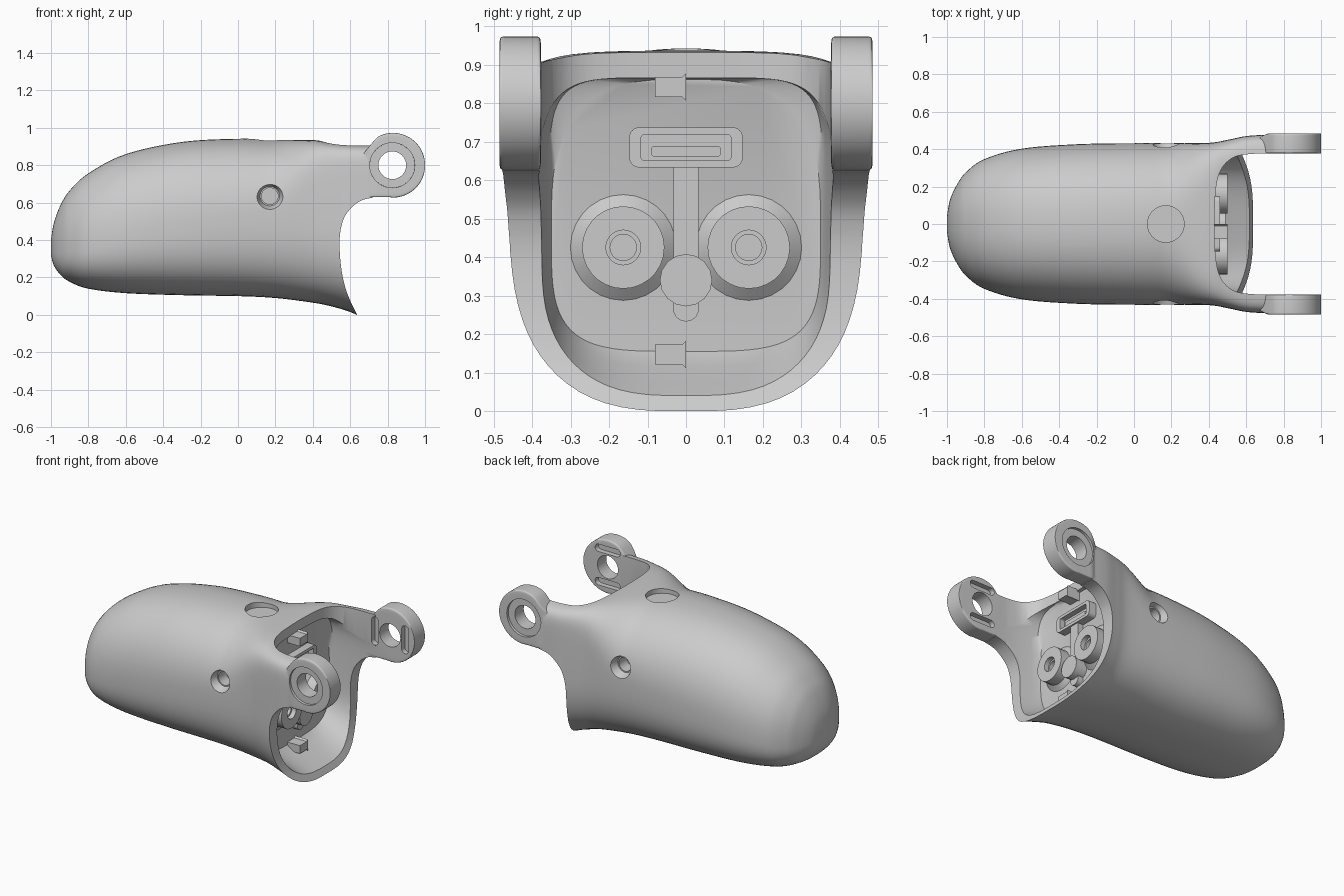
import bpy, bmesh
from math import cos, sin, pi, sqrt, copysign
from mathutils import Matrix, Vector

if "Cube" in bpy.data.objects:
    bpy.data.objects.remove(bpy.data.objects["Cube"], do_unlink=True)

GREY = (0.6, 0.6, 0.6, 1)
mat = bpy.data.materials.new("plain grey")
mat.use_nodes = True
mat.diffuse_color = GREY
mat.node_tree.nodes["Principled BSDF"].inputs["Base Color"].default_value = GREY


def finish(name, bm):
    """Turn a bmesh into a linked grey object."""
    bmesh.ops.recalc_face_normals(bm, faces=bm.faces)
    me = bpy.data.meshes.new(name)
    bm.to_mesh(me)
    bm.free()
    me.materials.append(mat)
    ob = bpy.data.objects.new(name, me)
    bpy.context.collection.objects.link(ob)
    return ob


def smooth_path(pts, steps):
    """Catmull-Rom interpolation through tuples of any length."""
    p = [Vector(q) for q in pts]
    p = [p[0]] + p + [p[-1]]
    out = []
    for a, b, c, d in zip(p, p[1:], p[2:], p[3:]):
        for i in range(steps):
            t = i / steps
            out.append(b + (c - a) * (t / 2) + (a * 2 - b * 5 + c * 4 - d) * (t * t / 2)
                       + (b * 3 - a - c * 3 + d) * (t ** 3 / 2))
    return out + [p[-1]]


def ease(x, lo, hi):
    """Smooth step from 0 at lo to 1 at hi."""
    t = max(0, min(1, (x - lo) / (hi - lo)))
    return t * t * (3 - 2 * t)


def loft(name, rings):
    """Skin closed rings of equal length and cap both ends."""
    bm = bmesh.new()
    rows = [[bm.verts.new(v) for v in r] for r in rings]
    for r, s in zip(rows, rows[1:]):
        for i in range(len(r)):
            j = (i + 1) % len(r)
            bm.faces.new((r[i], r[j], s[j], s[i]))
    bm.faces.new(rows[0])
    bm.faces.new(rows[-1])
    return finish(name, bm)


def ring(x, cy, hw, zt, zb, frac, up, low, n=72):
    """Superellipse section with separate upper and lower exponents."""
    zc = zb + frac * (zt - zb)
    out = []
    for i in range(n):
        a = 2 * pi * (i + 0.5) / n
        c, s = cos(a), sin(a)
        e, h = (up, zt - zc) if s > 0 else (low, zc - zb)
        out.append((x, cy + hw * copysign(abs(c) ** (2 / e), c),
                    zc + h * copysign(abs(s) ** (2 / e), s)))
    return out


def prism(name, pts, axis, lo, hi):
    """Extrude a 2D outline along x, y or z."""
    def place(u, v, w):
        return {"x": (w, u, v), "y": (u, w, v), "z": (u, v, w)}[axis]
    return loft(name, [[place(u, v, w) for u, v in pts] for w in (lo, hi)])


def cone(name, start, end, r1, r2, n=40):
    start, end = Vector(start), Vector(end)
    d = end - start
    bm = bmesh.new()
    m = Matrix.Translation((start + end) / 2) @ d.to_track_quat("Z", "Y").to_matrix().to_4x4()
    bmesh.ops.create_cone(bm, cap_ends=True, segments=n, radius1=r1, radius2=r2,
                          depth=d.length, matrix=m)
    return finish(name, bm)


def round_rect(cu, cv, hu, hv, r, n=6):
    pts = []
    for k, (su, sv) in enumerate(((1, 1), (-1, 1), (-1, -1), (1, -1))):
        for i in range(n + 1):
            a = pi / 2 * (k + i / n)
            pts.append((cu + su * (hu - r) + r * cos(a), cv + sv * (hv - r) + r * sin(a)))
    return pts


def boolean(ob, tool, op="DIFFERENCE"):
    """Apply a boolean and remove the tool."""
    m = ob.modifiers.new("cut", "BOOLEAN")
    m.operation, m.solver, m.object = op, "EXACT", tool
    tool.hide_render = True
    bpy.context.view_layer.objects.active = ob
    bpy.ops.object.modifier_apply(modifier=m.name)
    bpy.data.objects.remove(tool, do_unlink=True)


# Rounded shell: x, top, bottom, half width
stations = [(-1, .40, .32, .04), (-.985, .49, .265, .125), (-.95, .585, .215, .205),
            (-.9, .665, .177, .275), (-.8, .757, .14, .347), (-.6, .86, .116, .403),
            (-.3, .925, .105, .427), (0, .942, .1, .432), (.2, .937, .09, .432),
            (.4, .935, .065, .434), (.5, .92, .045, .45), (.6, .91, .015, .47),
            (.72, .908, -.04, .478)]
rings = []
for x, zt, zb, hw in smooth_path(stations, 6):
    t = (x + 1) / 1.6
    rings.append(ring(x, 0, hw, zt, zb, .35 + .23 * t, 2.3 + 8 * ease(x, .1, .65) ** 1.6,
                      2.5 + .45 * t))
shell = loft("shell", rings)

# Hinge arms growing out of the shell walls, round at the tip
CX, CZ, R = .828, .8, .172
for side in (1, -1):
    rows = []
    for i in range(45):
        x = .6 + .4 * sin(pi / 2 * i / 44)
        d = sqrt(max(0, R * R - (x - CX) ** 2)) + .001
        top = CZ + d if x > CX else .86 + (CZ + d - .86) * ease(x, .6, .76)
        bot = CZ - d if x > CX else .629
        outer = .43 + .055 * ease(x, .6, .73)
        rows.append(ring(x, side * (.377 + outer) / 2, (outer - .377) / 2,
                         top, bot, .5, 20, 20, 40))
    boolean(shell, loft("arm", rows), "UNION")

# Curved rear opening, roof scoop and hollow interior
edge = smooth_path([(.8, .626), (.72, .626), (.65, .607), (.595, .56), (.56, .5), (.543, .4),
                    (.552, .25), (.582, .12), (.637, 0)], 4)
boolean(shell, prism("opening", [tuple(p) for p in edge] + [(.645, -.2), (1.3, -.2), (1.3, .626)],
                     "y", -.7, .7))
half = [tuple(p) for p in smooth_path([(.72, .376), (.62, .374), (.53, .355), (.465, .29),
                                       (.437, .18), (.43, 0)], 6)]
scoop = half + [(x, -y) for x, y in reversed(half[:-1])] + [(1.3, -.376), (1.3, .376)]
boolean(shell, prism("scoop", scoop, "z", .6, 1.2))
boolean(shell, loft("cavity", [ring(x, 0, hw, zt, zb, .45, up, low)
                               for x, hw, zt, zb, up, low in
                               ((.41, .35, .862, .155, 3, 4), (.428, .356, .866, .14, 6, 3.6),
                                (.47, .364, .866, .115, 6, 3.4), (.55, .376, .868, .075, 6, 3.1),
                                (.64, .383, .87, .028, 6, 3), (.9, .376, .88, .01, 6, 3))]))

# Shallow top socket and tapered side sockets
boolean(shell, cone("top_socket", (.17, 0, .905), (.17, 0, 1.1), .098, .098))
for s in (1, -1):
    boolean(shell, cone("side_socket", (.17, s * .38, .635), (.17, s * .45, .635), .052, .078))
    boolean(shell, cone("side_bore", (.17, s * .3, .635), (.17, s * .4, .635), .044, .044))
    # Pivot hole, outer recess and inner grooves of each arm
    boolean(shell, cone("pivot", (.825, s * .3, CZ), (.825, s * .6, CZ), .074, .074))
    boolean(shell, cone("recess", (.825, s * .468, CZ), (.825, s * .6, CZ), .12, .122))
    for o in (-.108, .108):
        spec = (.825 + o, CZ, .024, .09) if s > 0 else (.825, CZ + o, .09, .024)
        boolean(shell, prism("groove", round_rect(*spec, .023), "y",
                             *sorted((s * .34, s * .41))))

# Screw bosses with flared feet on the inner bulkhead
parts = [shell]
for s, label in ((1, "left"), (-1, "right")):
    y = s * .163
    boss = cone(label + "_boss", (.4, y, .425), (.5, y, .425), .107, .107, 28)
    boolean(boss, cone("bore", (.47, y, .425), (.6, y, .425), .045, .045))
    boolean(boss, cone("pilot", (.43, y, .425), (.6, y, .425), .034, .034))
    parts += [boss, cone(label + "_boss_foot", (.4, y, .425), (.435, y, .425), .15, .106, 28)]

# Latch: framed window, stem, button and tail
frame = prism("latch_frame", round_rect(0, .685, .147, .052, .025), "x", .4, .46)
boolean(frame, prism("window", round_rect(0, .685, .117, .034, .01), "x", .425, .6))
parts += [frame,
          prism("latch_bar", round_rect(0, .675, .09, .014, .008), "x", .4, .445),
          prism("latch_stem", round_rect(0, .5, .033, .137, .006), "x", .4, .45),
          prism("latch_tail", round_rect(0, .29, .033, .057, .032), "x", .4, .45),
          cone("latch_button", (.4, 0, .34), (.49, 0, .34), .068, .068, 16)]

# Small hooks above and below
for name, z in (("upper_clip", .842), ("lower_clip", .147)):
    parts.append(prism(name, [(-.08, z - .026), (-.01, z - .026), (0, z - .036),
                              (0, z + .036), (-.01, z + .026), (-.08, z + .026)],
                       "x", .4, .5))

bpy.ops.object.select_all(action="DESELECT")
for ob in parts:
    ob.select_set(True)
bpy.context.view_layer.objects.active = shell
bpy.ops.object.shade_smooth_by_angle(angle=.6)
